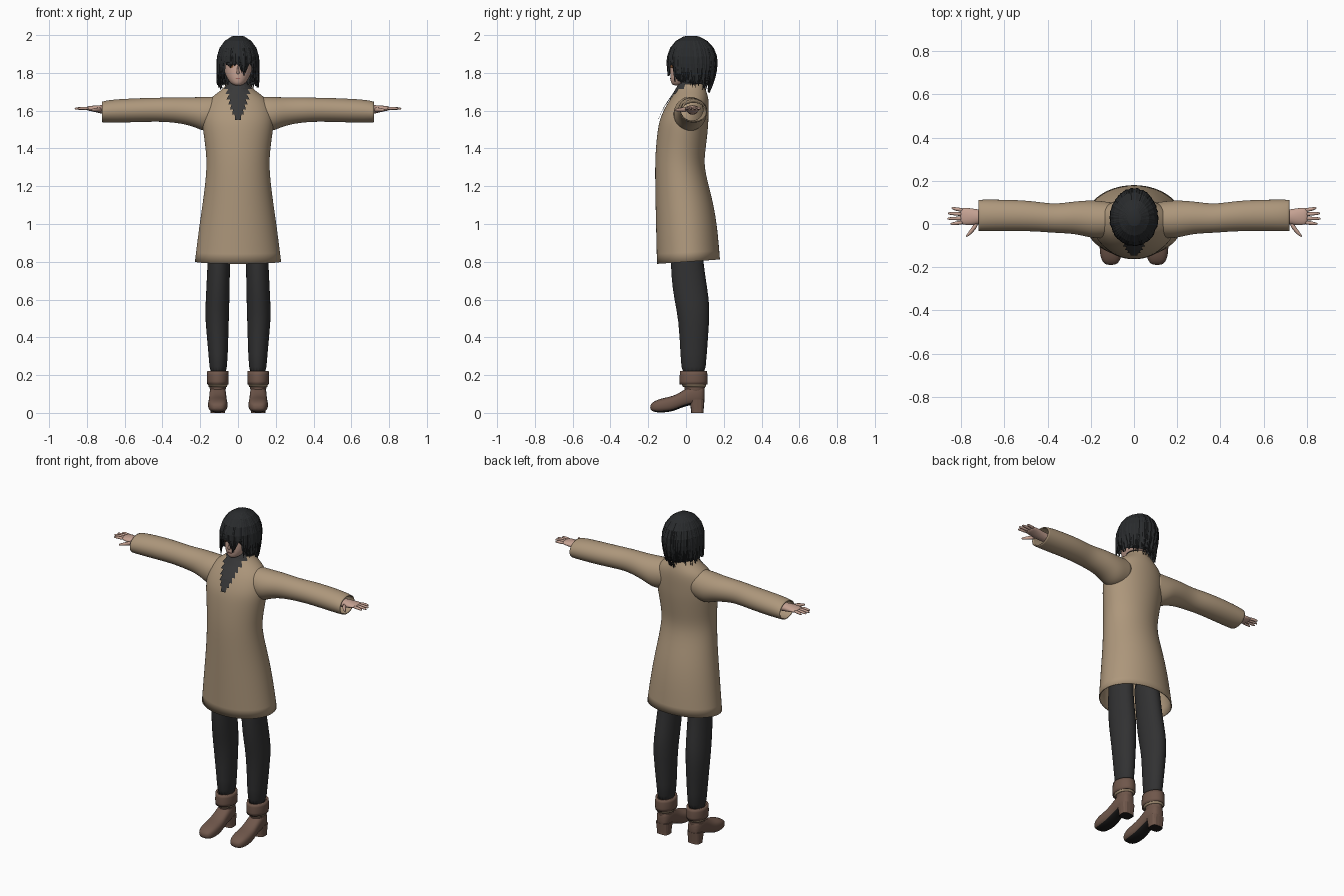
import bpy, bmesh, math, random
from math import sin, cos, pi, sqrt

random.seed(4)
cube = bpy.data.objects.get("Cube")
if cube:
    bpy.data.objects.remove(cube, do_unlink=True)


def material(name, r, g, b):
    m = bpy.data.materials.new(name)
    m.use_nodes = True
    m.diffuse_color = (r, g, b, 1)
    bsdf = m.node_tree.nodes["Principled BSDF"]
    bsdf.inputs["Base Color"].default_value = (r, g, b, 1)
    bsdf.inputs["Roughness"].default_value = 0.8
    return m


TAN = material("coat_tan", 0.42, 0.31, 0.2)
HAIR = material("hair_black", 0.022, 0.024, 0.026)
CLOTH = material("trouser_charcoal", 0.031, 0.031, 0.032)
SCARF = material("scarf_grey", 0.04, 0.04, 0.041)
BROWN = material("boot_brown", 0.16, 0.095, 0.07)
SOLE = material("sole_black", 0.012, 0.011, 0.011)
SKIN = material("skin", 0.56, 0.36, 0.29)
EYE = material("eye_amber", 0.2, 0.08, 0.03)
LIP = material("lip_pink", 0.32, 0.13, 0.11)


def finish(name, bm, mats, mirror=False, subsurf=0, solid=0, smooth=True):
    bmesh.ops.recalc_face_normals(bm, faces=bm.faces[:])
    me = bpy.data.meshes.new(name)
    bm.to_mesh(me)
    bm.free()
    for m in mats:
        me.materials.append(m)
    if smooth:
        me.shade_smooth()
    ob = bpy.data.objects.new(name, me)
    bpy.context.collection.objects.link(ob)
    if mirror:
        ob.modifiers.new("mirror", "MIRROR").use_mirror_merge = False
    if subsurf:
        s = ob.modifiers.new("smooth", "SUBSURF")
        s.levels = s.render_levels = subsurf
    if solid:
        t = ob.modifiers.new("thickness", "SOLIDIFY")
        t.thickness, t.offset = solid, -1
    return ob


def add_loft(bm, axis, rings, n=16, caps=True, power=1.0):
    """Skin rings (position, centre a, centre b, radius a, radius b)."""
    loops = []
    for t, ca, cb, ra, rb in rings:
        loop = []
        for i in range(n):
            c, s = cos(2 * pi * i / n), sin(2 * pi * i / n)
            a = ca + ra * math.copysign(abs(c) ** power, c)
            b = cb + rb * math.copysign(abs(s) ** power, s)
            loop.append(bm.verts.new({"x": (t, a, b), "y": (a, t, b), "z": (a, b, t)}[axis]))
        loops.append(loop)
    for p, q in zip(loops, loops[1:]):
        for i in range(n):
            j = (i + 1) % n
            bm.faces.new((p[i], p[j], q[j], q[i]))
    if caps:
        bm.faces.new(loops[0])
        bm.faces.new(loops[-1])


def loft(name, axis, rings, mat, n=16, caps=True, power=1.0, **kw):
    bm = bmesh.new()
    add_loft(bm, axis, rings, n, caps, power)
    return finish(name, bm, [mat], **kw)


# Coat body, open at the hem, which dips toward the front
TORSO = [(0.80, 0, 0.013, 0.23, 0.168), (1.0, 0, 0.003, 0.205, 0.163),
         (1.15, 0, -0.013, 0.182, 0.15), (1.3, 0, -0.036, 0.165, 0.129),
         (1.4, 0, -0.028, 0.172, 0.133), (1.5, 0, -0.017, 0.187, 0.134),
         (1.56, 0, -0.009, 0.192, 0.129), (1.62, 0, 0.006, 0.18, 0.116),
         (1.66, 0, 0.018, 0.155, 0.102), (1.69, 0, 0.025, 0.115, 0.088),
         (1.72, 0, 0.028, 0.075, 0.073), (1.74, 0, 0.03, 0.062, 0.065)]
coat = loft("coat_body", "z", TORSO, TAN, n=28, caps=False, subsurf=2, solid=0.006)
for v in coat.data.vertices:
    if v.co.z < 0.81:
        v.co.z += 0.07 * v.co.y

# Sleeves
loft("coat_sleeves", "x",
     [(0.10, 0.02, 1.59, 0.08, 0.085), (0.17, 0.02, 1.58, 0.09, 0.095),
      (0.22, 0.025, 1.59, 0.085, 0.082), (0.28, 0.03, 1.6, 0.075, 0.072),
      (0.37, 0.025, 1.605, 0.067, 0.065), (0.45, 0.035, 1.605, 0.07, 0.064),
      (0.55, 0.04, 1.602, 0.073, 0.064), (0.68, 0.04, 1.597, 0.074, 0.062),
      (0.72, 0.04, 1.593, 0.073, 0.055)],
     TAN, n=20, caps=False, mirror=True, subsurf=2, solid=0.006)

# Hands: wrist and palm, four fingers, thumb
bm = bmesh.new()
add_loft(bm, "x", [(0.6, 0.035, 1.6, 0.03, 0.027), (0.71, 0.033, 1.605, 0.032, 0.026),
                   (0.75, 0.033, 1.61, 0.042, 0.019), (0.79, 0.036, 1.612, 0.041, 0.013),
                   (0.805, 0.037, 1.612, 0.036, 0.009)], n=12)
for k, tip in enumerate((0.845, 0.862, 0.865, 0.85)):
    y0, y1 = 0.064 - 0.019 * k, 0.073 - 0.024 * k
    add_loft(bm, "x", [(0.785, y0, 1.612, 0.011, 0.01), (0.825, (y0 + y1) / 2, 1.613, 0.009, 0.009),
                       (tip - 0.01, y1, 1.611, 0.007, 0.007), (tip, y1, 1.61, 0.004, 0.004)], n=8)
add_loft(bm, "x", [(0.72, 0.01, 1.605, 0.02, 0.015), (0.745, -0.023, 1.605, 0.018, 0.012),
                   (0.765, -0.046, 1.604, 0.011, 0.009), (0.778, -0.058, 1.603, 0.005, 0.005)], n=8)
finish("hands", bm, [SKIN], mirror=True, subsurf=1)

# Trousers
loft("trouser_legs", "z",
     [(0.18, 0.105, 0.04, 0.045, 0.064), (0.3, 0.104, 0.04, 0.051, 0.07),
      (0.5, 0.112, 0.043, 0.065, 0.084), (0.6, 0.108, 0.03, 0.064, 0.095),
      (0.72, 0.104, 0.012, 0.062, 0.092), (0.85, 0.1, 0.002, 0.06, 0.086),
      (1.0, 0.085, 0, 0.068, 0.085)], CLOTH, mirror=True, subsurf=1)

# Boots: foot with dark underside, shaft, heel, strap and turned-down cuff
bm = bmesh.new()
for_foot = [(-0.19, 0.02, 0.04, 0.02), (-0.175, 0.004, 0.06, 0.042), (-0.13, 0, 0.078, 0.054),
            (-0.07, 0.006, 0.088, 0.052), (-0.02, 0.03, 0.115, 0.046),
            (0.03, 0.042, 0.15, 0.046), (0.075, 0.042, 0.15, 0.042), (0.1, 0.05, 0.14, 0.025)]
add_loft(bm, "y", [(y, 0.107, (b + t) / 2, w, (t - b) / 2) for y, b, t, w in for_foot], power=0.75)
foot = finish("boot_feet", bm, [BROWN, SOLE], mirror=True, subsurf=2)
for p in foot.data.polygons:
    p.material_index = int(p.normal.z < -0.75)
loft("boot_shafts", "z", [(0.08, 0.107, 0.045, 0.042, 0.053), (0.13, 0.107, 0.047, 0.043, 0.053),
                          (0.2, 0.107, 0.042, 0.05, 0.066)], BROWN, mirror=True, subsurf=1)
bm = bmesh.new()
add_loft(bm, "z", [(0.0, 0.107, 0.06, 0.038, 0.033), (0.012, 0.107, 0.06, 0.038, 0.033),
                   (0.07, 0.107, 0.058, 0.043, 0.04)], power=0.6)
heel = finish("boot_heels", bm, [BROWN, SOLE], mirror=True, smooth=False)
for p in heel.data.polygons:
    p.material_index = int(p.normal.z < -0.75)
loft("boot_straps", "z", [(0.138, 0.107, 0.044, 0.048, 0.06), (0.162, 0.107, 0.04, 0.055, 0.07)],
     TAN, caps=False, mirror=True, solid=0.006)
loft("boot_cuffs", "z", [(0.15, 0.107, 0.04, 0.057, 0.075), (0.185, 0.107, 0.04, 0.06, 0.077),
                         (0.222, 0.107, 0.04, 0.057, 0.073)],
     BROWN, caps=False, mirror=True, subsurf=1, solid=0.012)

# Neck wrap and jagged bib lying on the coat front
loft("neck_wrap", "z", [(1.64, 0, 0.02, 0.055, 0.06), (1.71, 0, 0.015, 0.058, 0.06),
                        (1.755, 0, 0.012, 0.05, 0.056)], SCARF)


def coat_front(x, z):
    for p, q in zip(TORSO, TORSO[1:]):
        if z <= q[0]:
            break
    f = min((z - p[0]) / (q[0] - p[0]), 1)
    cy, rx, ry = (p[i] + f * (q[i] - p[i]) for i in (2, 3, 4))
    return cy - ry * sqrt(1 - min(abs(x) / rx, 0.95) ** 2)


bm = bmesh.new()
rows = []
for i in range(15):
    t = i / 14
    wide = 0.078 * (1 - t) ** 0.6 * (1 if i % 2 else 0.72)
    row = []
    for c in range(-4, 5):
        x = wide * c / 4
        z = 1.742 - 0.19 * t - (0.014 * abs(c / 4) ** 2 if i % 2 else 0)
        row.append(bm.verts.new((x, coat_front(x, z) - 0.007, z)))
    rows.append(row)
for p, q in zip(rows, rows[1:]):
    for c in range(8):
        bm.faces.new((p[c], p[c + 1], q[c + 1], q[c]))
finish("scarf_bib", bm, [SCARF], smooth=False)

# Head and face
loft("head", "z", [(1.732, 0, -0.045, 0.02, 0.025), (1.75, 0, -0.03, 0.045, 0.052),
                   (1.79, 0, 0, 0.07, 0.086), (1.85, 0, 0.024, 0.083, 0.106),
                   (1.92, 0, 0.028, 0.08, 0.098), (1.97, 0, 0.03, 0.04, 0.05)],
     SKIN, n=20, subsurf=2)
loft("nose", "z", [(1.793, 0, -0.087, 0.009, 0.009), (1.802, 0, -0.09, 0.008, 0.011),
                   (1.84, 0, -0.08, 0.004, 0.006)], SKIN, n=8, subsurf=1)


def face_plates(name, mat, x, y, z, w, h, turn):
    bm = bmesh.new()
    add_loft(bm, "y", [(y - 0.004, x, z, w, h), (y + 0.004, x, z, w, h)], n=12)
    for v in bm.verts:
        v.co.y += (v.co.x - x) * turn
    return finish(name, bm, [mat], mirror=x > 0, smooth=False)


face_plates("eyes", EYE, 0.036, -0.073, 1.835, 0.011, 0.009, 0.5)
face_plates("eye_lashes", HAIR, 0.037, -0.074, 1.846, 0.016, 0.003, 0.5)
face_plates("mouth", LIP, 0, -0.082, 1.77, 0.014, 0.0025, 0)


# Hair: a cap open over the face, covered by tapering locks
def hair_point(phi, s, end, lift=1.0):
    if s < 0.5:
        r, z = sin(s * pi), 1.86 + 0.139 * cos(s * pi)
    else:
        u = 2 * s - 1
        r, z = 1 - 0.28 * u * u * max(sin(phi), 0), 1.86 - u * (1.86 - end)
    depth = 0.132 if sin(phi) > 0 else 0.12
    return 0.106 * r * lift * cos(phi), 0.026 + depth * r * lift * sin(phi), z


def from_front(phi):
    return abs((phi + pi / 2 + pi) % (2 * pi) - pi)


bm = bmesh.new()
grid = []
for i in range(40):
    phi = 2 * pi * i / 40
    k = min(max((from_front(phi) - 0.7) / 0.25, 0), 1)
    end = 1.872 + k * (1.765 - 0.012 * from_front(phi) - 1.872)
    grid.append([bm.verts.new(hair_point(phi, s / 12, end)) for s in range(1, 13)])
for i, p in enumerate(grid):
    q = grid[(i + 1) % 40]
    for s in range(11):
        bm.faces.new((p[s], q[s], q[s + 1], p[s + 1]))
bm.faces.new([p[0] for p in grid])
finish("hair_cap", bm, [HAIR])

bm = bmesh.new()
COUNT, STEPS = 120, 9
for i in range(COUNT):
    phi = 2 * pi * i / COUNT
    d = from_front(phi)
    if d < 0.75:
        end = 1.845 if cos(phi) < 0.1 or cos(phi) > 0.5 else 1.805
    else:
        end = 1.775 - 0.02 * d
    end += random.uniform(-0.022, 0.022)
    lift, sway = random.uniform(1.0, 1.05), random.uniform(-0.15, 0.15)
    width = random.uniform(0.09, 0.14)
    previous = None
    for k in range(STEPS):
        s = 0.1 + 0.9 * k / (STEPS - 1)
        a = phi + sway * s * s
        w = width * min(1, 2.6 * (1.02 - s))
        ring = [bm.verts.new(hair_point(a + da, s, end, lift + dl))
                for da, dl in ((-w, 0), (0, 0.03), (w, 0), (0, -0.04))]
        if previous:
            for j in range(4):
                m = (j + 1) % 4
                bm.faces.new((previous[j], previous[m], ring[m], ring[j]))
        previous = ring
    bm.faces.new(previous)
finish("hair_locks", bm, [HAIR], smooth=False)
